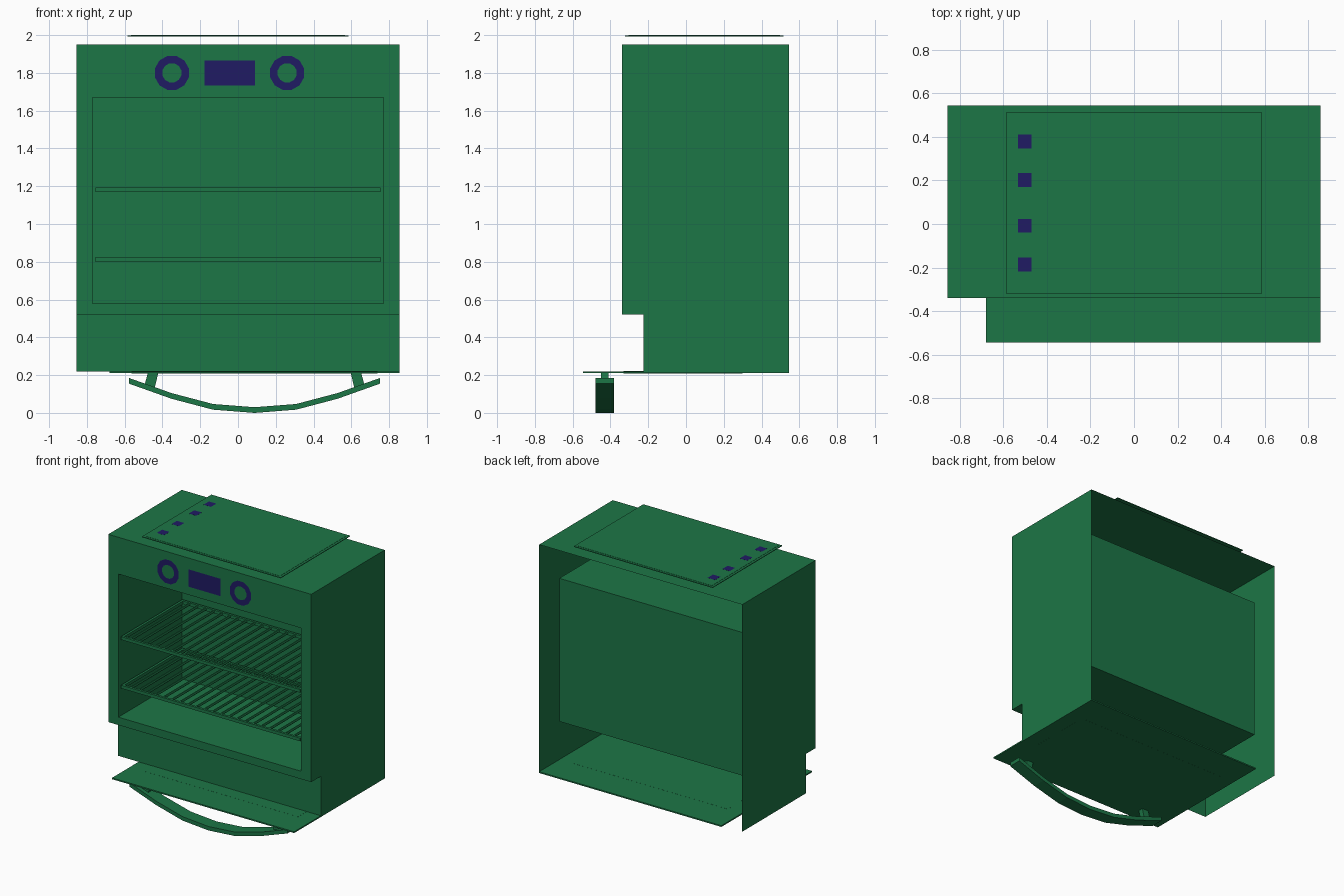
import bpy, bmesh, math

if "Cube" in bpy.data.objects:
    bpy.data.objects.remove(bpy.data.objects["Cube"])


def material(name, rgb):
    m = bpy.data.materials.new(name)
    m.diffuse_color = (*rgb, 1)
    m.use_nodes = True
    m.node_tree.nodes["Principled BSDF"].inputs["Base Color"].default_value = m.diffuse_color
    return m


GREEN = material("green_enamel", (0.012, 0.18, 0.061))
BLUE = material("dark_blue", (0.014, 0.011, 0.127))


def add_mesh(name, verts, faces, mat=GREEN):
    me = bpy.data.meshes.new(name)
    me.from_pydata(verts, [], faces)
    me.materials.append(mat)
    ob = bpy.data.objects.new(name, me)
    bpy.context.collection.objects.link(ob)
    return ob


def box(name, x, y, z, mat=GREEN):
    v = [(a, b, c) for c in z for b in y for a in x]
    f = [(0, 2, 3, 1), (4, 5, 7, 6), (0, 1, 5, 4),
         (2, 6, 7, 3), (0, 4, 6, 2), (1, 3, 7, 5)]
    return add_mesh(name, v, f, mat)


def prism(name, profile, y0, y1, mat=GREEN):
    """Closed x-z profile extruded along y."""
    n = len(profile)
    v = [(x, y0, z) for x, z in profile] + [(x, y1, z) for x, z in profile]
    f = [tuple(range(n)), tuple(range(2 * n - 1, n - 1, -1))]
    f += [(i, i + n, (i + 1) % n + n, (i + 1) % n) for i in range(n)]
    ob = add_mesh(name, v, f, mat)
    bm = bmesh.new()
    bm.from_mesh(ob.data)
    bmesh.ops.recalc_face_normals(bm, faces=bm.faces)
    bm.to_mesh(ob.data)
    bm.free()
    return ob


W, FRONT, BACK, KICK, TOP, BASE, LEDGE = 0.855, -0.34, 0.545, -0.225, 1.95, 0.22, 0.52

# Body shell: sheet-metal profile, open at the back and underneath
side = [(BACK, BASE), (BACK, TOP), (FRONT, TOP), (FRONT, LEDGE), (KICK, LEDGE), (KICK, BASE)]
verts = [(-W, y, z) for y, z in side] + [(W, y, z) for y, z in side]
faces = [tuple(range(6)), tuple(range(11, 5, -1))]
faces += [(i, i + 6, i + 7, i + 1) for i in (1, 3, 4)]
# Front frame around the opening, joined to the oven cavity
CX, CZ0, CZ1, CBACK = 0.77, 0.58, 1.67, 0.425
verts += [(x, y, z) for y in (FRONT, CBACK)
          for x, z in ((-CX, CZ0), (CX, CZ0), (CX, CZ1), (-CX, CZ1))]
outer = [3, 9, 8, 2]
for i in range(4):
    j = (i + 1) % 4
    faces.append((outer[i], outer[j], 12 + j, 12 + i))
    faces.append((12 + i, 12 + j, 16 + j, 16 + i))
faces.append((16, 17, 18, 19))
add_mesh("oven_body", verts, faces)

# Wire racks
for n, z in enumerate((0.812, 1.182)):
    zr, x1, y0, y1, t = (z - 0.012, z + 0.012), 0.755, -0.33, 0.41, 0.018
    box(f"rack_{n}_front_bar", (-x1, x1), (y0, y0 + t), zr)
    box(f"rack_{n}_back_bar", (-x1, x1), (y1 - t, y1), zr)
    for s in (-1, 1):
        xs = sorted((s * x1, s * (x1 - t)))
        box(f"rack_{n}_side_bar", xs, (y0 + t, y1 - t), zr)
    rods = 22
    for i in range(1, rods):
        x = -x1 + 2 * x1 * i / rods
        ring = [(x + 0.009 * math.cos(a * math.pi / 3), z + 0.009 * math.sin(a * math.pi / 3))
                for a in range(6)]
        prism(f"rack_{n}_rod", ring, y0 + t / 2, y1 - t / 2)

# Drop-down door with window
DC = 0.0875
box("door_panel", (-0.68, W), (-0.545, BACK), (0.21, 0.22))
box("door_window", (DC - 0.65, DC + 0.65), (-0.33, 0.30), (0.2095, 0.2205))

# Curved door handle: arc strip below the door, with two slanted posts
half = [(-0.665, 0.17), (-0.44, 0.09), (-0.22, 0.032), (0, 0.015)]
arc = half + [(-x, z) for x, z in half[-2::-1]]
profile = ([(DC + x, z - 0.015) for x, z in arc]
           + [(DC + x, z + 0.015) for x, z in reversed(arc)])
prism("door_handle", profile, -0.48, -0.38)
for s in (-1, 1):
    post = [(DC + s * x, z) for x, z in ((0.51, 0.21), (0.565, 0.21), (0.583, 0.145), (0.53, 0.125))]
    prism("handle_post", post, -0.45, -0.41)

# Control dials and display on the front panel
for x in (-0.35, 0.26):
    n = 12
    pts = [(x + r * math.cos(2 * math.pi * (i + 0.5) / n), FRONT - 0.002,
            1.80 + r * math.sin(2 * math.pi * (i + 0.5) / n))
           for r in (0.052, 0.093) for i in range(n)]
    add_mesh("control_dial", pts,
             [(i, (i + 1) % n, (i + 1) % n + n, i + n) for i in range(n)], BLUE)
add_mesh("display", [(x, FRONT - 0.002, z) for x, z in
                     ((-0.178, 1.733), (0.09, 1.733), (0.09, 1.865), (-0.178, 1.865))],
         [(0, 1, 2, 3)], BLUE)

# Cooktop plate floating above the body, with a raised inner glass
box("cooktop_rim", (-0.585, 0.585), (-0.322, 0.515), (1.993, 1.998))
box("cooktop_glass", (-0.567, 0.567), (-0.305, 0.498), (1.9935, 1.9995))

# Touch buttons
for y in (-0.185, -0.008, 0.202, 0.378):
    box("cooktop_button", (-0.532, -0.47), (y - 0.032, y + 0.032), (1.9985, 2.0), BLUE)
